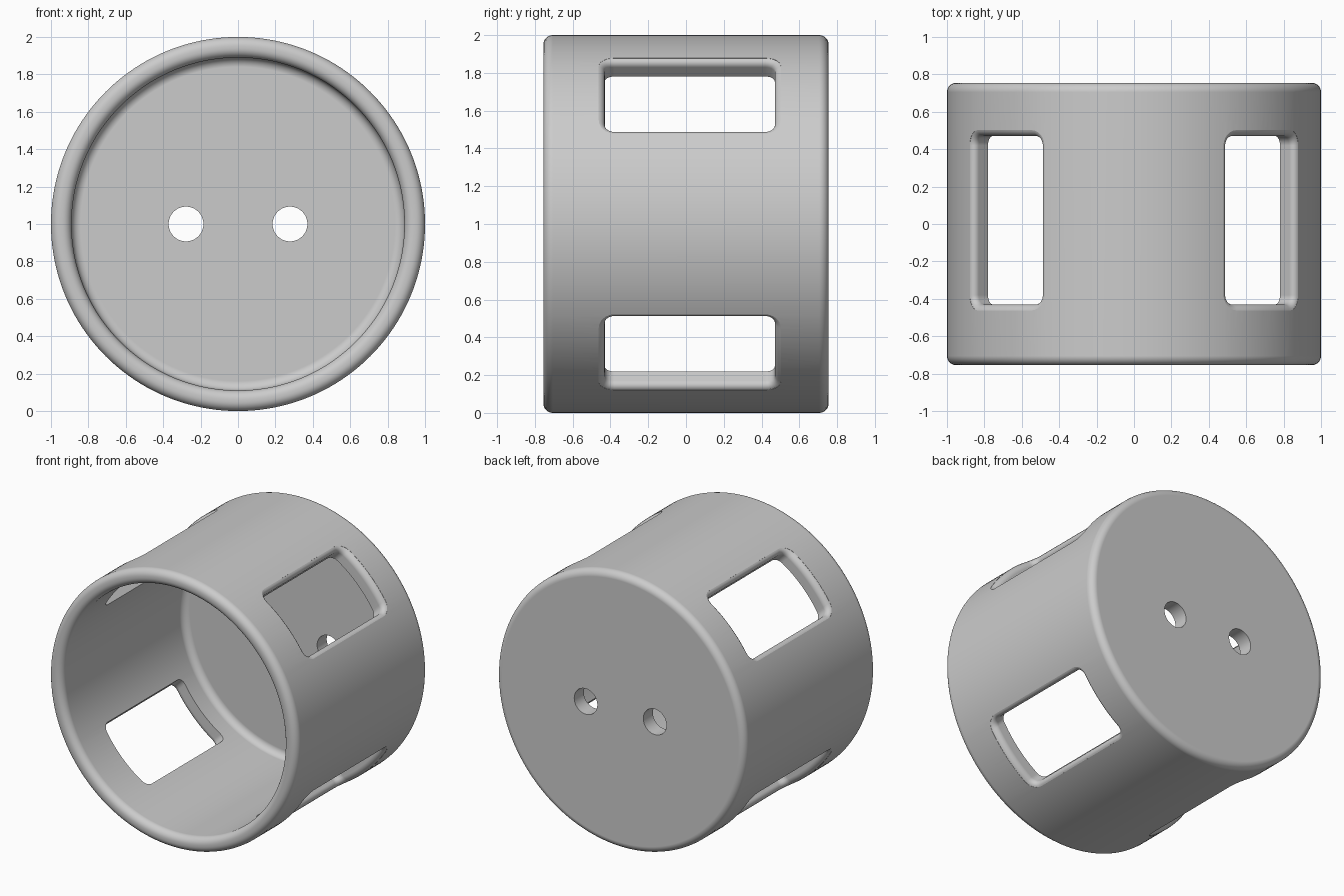
import bpy, bmesh, math
from mathutils import Matrix, Vector

if "Cube" in bpy.data.objects:
    bpy.data.objects.remove(bpy.data.objects["Cube"], do_unlink=True)

OUTER, INNER, HALF = 1.0, 0.89, 0.755     # radii and half length
FLOOR = 0.645                             # inside face of the back plate
FILLET = 0.05
SEGMENTS = 160

grey = bpy.data.materials.new("light grey")
grey.use_nodes = True
colour = (0.6, 0.6, 0.6, 1)
grey.diffuse_color = colour
grey.node_tree.nodes["Principled BSDF"].inputs["Base Color"].default_value = colour


def loft(name, rings):
    """Closed solid through rings of equal point count, capped at both ends."""
    bm = bmesh.new()
    loops = [[bm.verts.new(p) for p in ring] for ring in rings]
    for a, b in zip(loops, loops[1:]):
        for i in range(len(a)):
            j = (i + 1) % len(a)
            bm.faces.new((a[i], a[j], b[j], b[i]))
    bm.faces.new(loops[0])
    bm.faces.new(loops[-1])
    bmesh.ops.recalc_face_normals(bm, faces=bm.faces)
    mesh = bpy.data.meshes.new(name)
    bm.to_mesh(mesh)
    bm.free()
    mesh.materials.append(grey)
    obj = bpy.data.objects.new(name, mesh)
    bpy.context.collection.objects.link(obj)
    return obj


def arc(cx, cy, r, start, end, steps=8):
    angles = [math.radians(start + (end - start) * k / steps) for k in range(steps + 1)]
    return [(cx + r * math.cos(a), cy + r * math.sin(a)) for a in angles]


def circle(r, y, x=0, z=1, count=SEGMENTS):
    turn = [math.tau * k / count for k in range(count)]
    return [(x + r * math.cos(a), y, z + r * math.sin(a)) for a in turn]


def rounded_slot(half_u, half_v, corner):
    """Rounded rectangle with subdivided ends that can follow the curved wall."""
    corners = [(1, 1, 0), (-1, 1, 90), (-1, -1, 180), (1, -1, 270)]
    points = []
    for su, sv, start in corners:
        points += arc(su * (half_u - corner), sv * (half_v - corner), corner, start, start + 90, 6)
        if su == sv:
            span = half_u - corner
            points += [(su * span * (1 - k / 6), sv * half_v) for k in range(1, 12)]
    return points


# Cup body: inside floor, rounded rim, outside wall, rounded back edge
profile = arc(INNER - FILLET, FLOOR - FILLET, FILLET, 90, 0)
profile += arc(INNER + FILLET, -HALF + FILLET, FILLET, 180, 270)
profile += arc(OUTER - FILLET, -HALF + FILLET, FILLET, 270, 360)
profile += arc(OUTER - FILLET, HALF - FILLET, FILLET, 0, 90)
cup = loft("cup_body", [circle(r, y) for r, y in profile])

# Window cutters: straight sides that flare into a fillet at the outer wall
HALF_WIDTH, HALF_LENGTH, CORNER, FLARE, WINDOW_Y = 0.25, 0.45, 0.05, 0.045, 0.02


def window_ring(offset, height):
    slot = rounded_slot(HALF_WIDTH + offset, HALF_LENGTH + offset, CORNER + offset)
    return [Vector((u, v + WINDOW_Y, height(u))) for u, v in slot]


window_rings = [window_ring(0, lambda u: 0.6)]
for k in range(9):
    a = math.radians(74 * k / 8)
    depth = FLARE * (1 - math.sin(a))
    offset = FLARE * (1 - math.cos(a))
    window_rings.append(window_ring(offset, lambda u: math.sqrt(OUTER ** 2 - u * u) - depth))
window_rings.append(window_ring(offset, lambda u: 1.2))

cutters = []
for quarter in range(4):
    turn = Matrix.Translation((0, 0, 1)) @ Matrix.Rotation(math.radians(45 + 90 * quarter), 4, "Y")
    cutters.append(loft("window_cutter", [[turn @ p for p in ring] for ring in window_rings]))

# Two round holes through the back plate
for side in (-1, 1):
    cutters.append(loft("hole_cutter", [circle(0.093, y, side * 0.278, 1, 48) for y in (0.5, 0.9)]))

bpy.ops.object.select_all(action="DESELECT")
bpy.context.view_layer.objects.active = cup
cup.select_set(True)
for cutter in cutters:
    cutter.hide_render = True
    cut = cup.modifiers.new("cut", "BOOLEAN")
    cut.operation, cut.solver, cut.object = "DIFFERENCE", "EXACT", cutter
    bpy.ops.object.modifier_apply(modifier=cut.name)
    bpy.data.objects.remove(cutter, do_unlink=True)

# Smooth shading with clean flat ends
bpy.ops.object.shade_smooth_by_angle(angle=math.radians(35))
weighted = cup.modifiers.new("weighted_normals", "WEIGHTED_NORMAL")
weighted.keep_sharp = True
